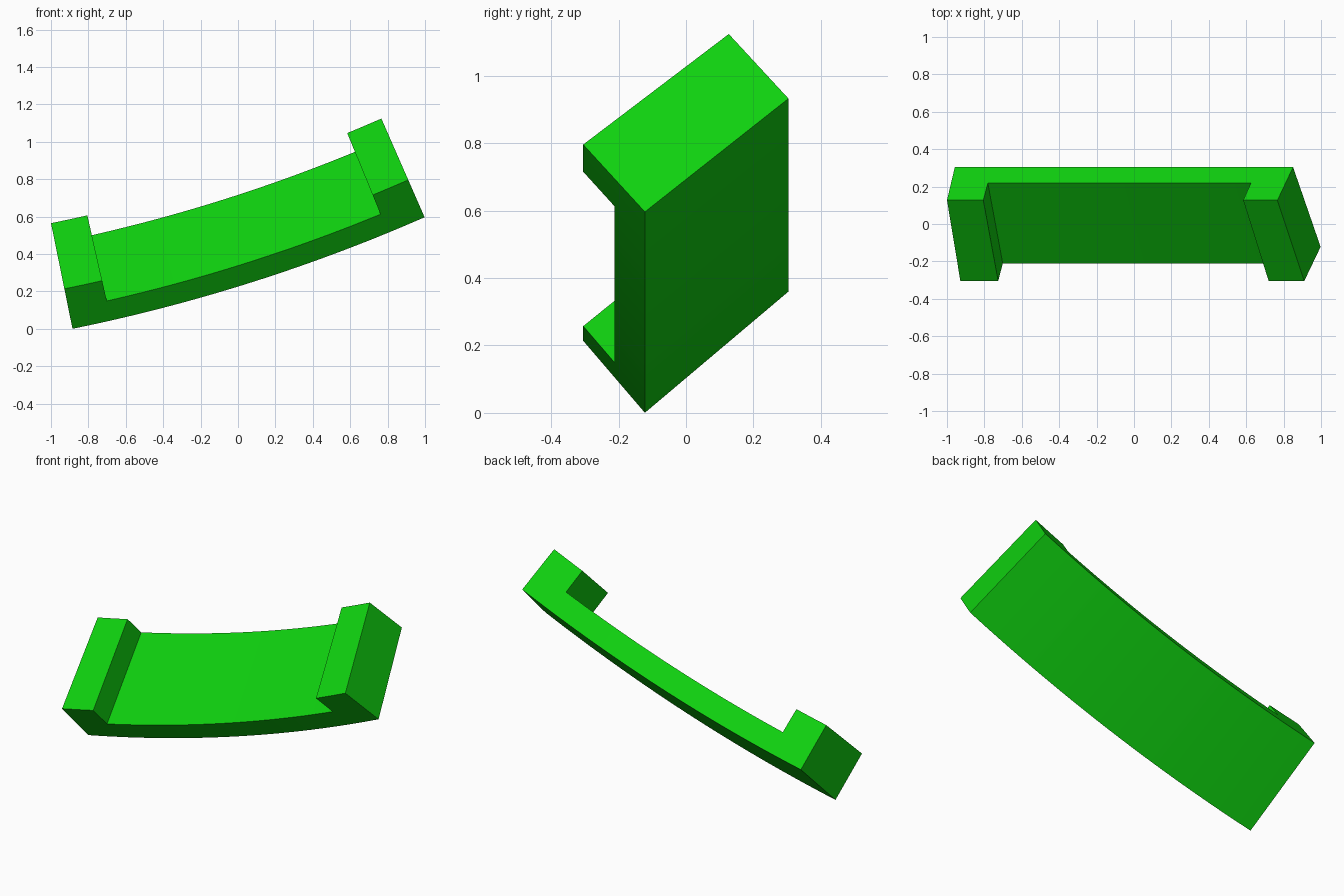
import bpy, bmesh, math

cube = bpy.data.objects.get("Cube")
if cube:
    bpy.data.objects.remove(cube, do_unlink=True)

# Arc that the bracket is swept along (axis parallel to y)
CX, CZ, R = -2.745, 9.143, 9.33
START, END, LIP = 11.5, 23.65, 1.3      # degrees
STEPS = 24                              # segments between the lips

# Tilted cross-section: (y, height above the outer radius)
A, B, C, D = (-0.122, 0.0), (-0.305, 0.218), (0.127, 0.576), (0.304, 0.367)


def mix(p, q, t):
    return tuple(a + (b - a) * t for a, b in zip(p, q))


# outline: outer front, floor front, lip front, lip back, floor back, outer back
SECTION = [A, mix(A, B, 0.49), B, C, mix(D, C, 0.48), D]


def place(point, angle):
    y, h = point
    a = math.radians(angle)
    return (CX + (R - h) * math.sin(a), y, CZ - (R - h) * math.cos(a))


# Stations along the arc: two per lip, the rest across the floor
first, last = START + LIP, END - LIP
inner = [first + (last - first) * i / STEPS for i in range(STEPS + 1)]
lip_in = [START, START + LIP / 2]
lip_out = [END - LIP / 2, END]
angles = lip_in + inner + lip_out

bm = bmesh.new()
rings = [[bm.verts.new(place(p, a)) for p in SECTION] for a in angles]
for i, (r, s) in enumerate(zip(rings, rings[1:])):
    is_lip = i < 2 or i >= 2 + STEPS
    loop = [0, 1, 2, 3, 4, 5] if is_lip else [0, 1, 4, 5]
    for j, k in zip(loop, loop[1:] + loop[:1]):
        bm.faces.new((r[j], r[k], s[k], s[j]))

# End caps and the inner walls of the lips
for ring in (rings[0], rings[-1]):
    bm.faces.new(ring)
for ring in (rings[2], rings[2 + STEPS]):
    bm.faces.new(ring[1:5])

bmesh.ops.delete(bm, geom=[v for v in bm.verts if not v.link_faces], context='VERTS')
bmesh.ops.recalc_face_normals(bm, faces=bm.faces[:])

mesh = bpy.data.meshes.new("curved_bracket")
bm.to_mesh(mesh)
bm.free()
bracket = bpy.data.objects.new("curved_bracket", mesh)
bpy.context.collection.objects.link(bracket)

# Single green colour
green = bpy.data.materials.new("bright_green")
green.use_nodes = True
colour = (0.005, 0.65, 0.005, 1.0)
green.diffuse_color = colour
green.node_tree.nodes["Principled BSDF"].inputs["Base Color"].default_value = colour
mesh.materials.append(green)

# Smooth along the arc, sharp at the corners
bpy.ops.object.select_all(action='DESELECT')
bracket.select_set(True)
bpy.context.view_layer.objects.active = bracket
bpy.ops.object.shade_smooth_by_angle(angle=math.radians(30))
